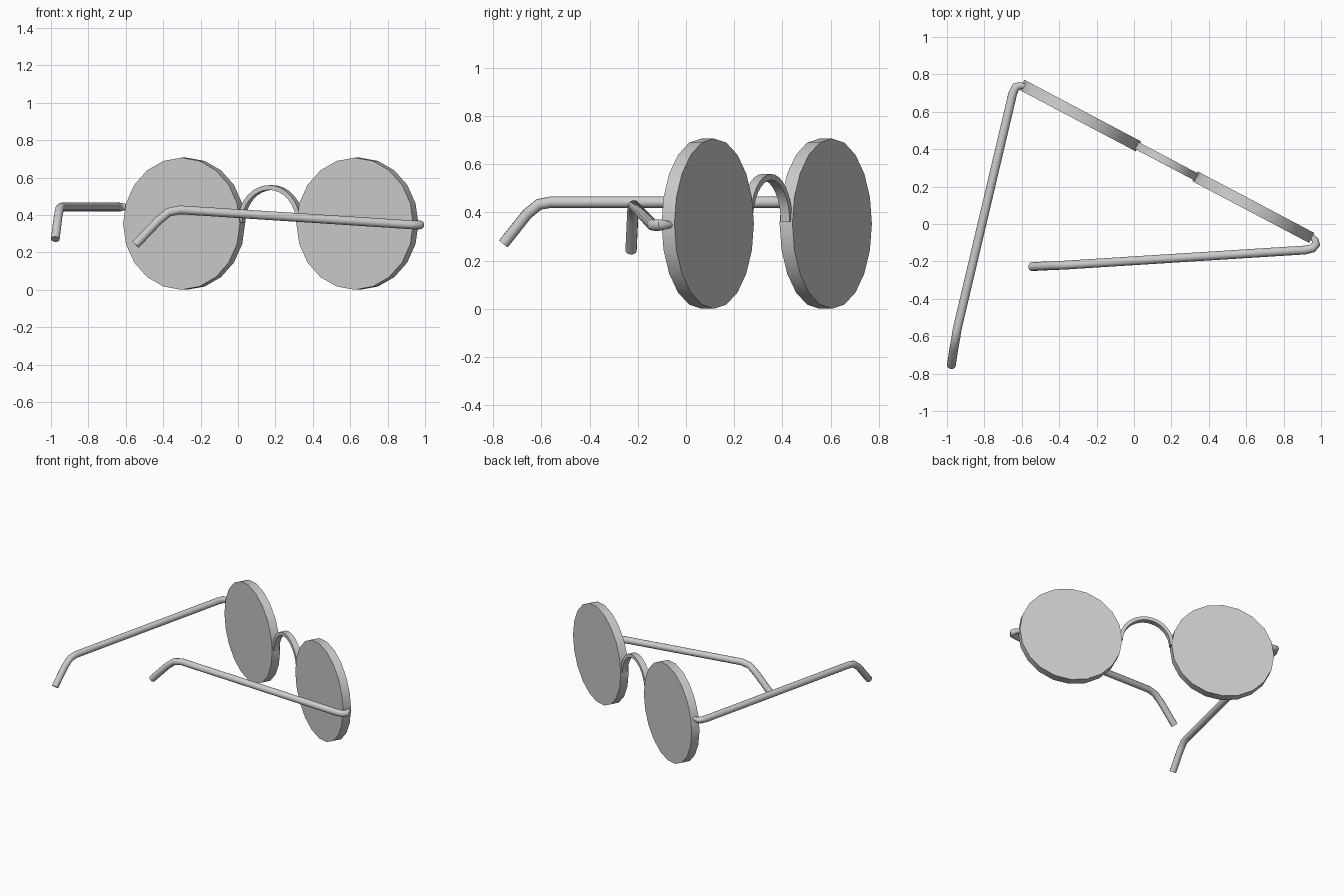
import bpy, math
from mathutils import Vector

if "Cube" in bpy.data.objects:
    bpy.data.objects.remove(bpy.data.objects["Cube"])

# Front frame runs along d, outward normal is n
ANG = math.radians(-27.85)
d = Vector((math.cos(ANG), math.sin(ANG), 0))
n = Vector((-math.sin(ANG), math.cos(ANG), 0))
MID = Vector((0.175, 0.335, 0))
R, THICK, HALF = 0.353, 0.06, 0.524


def smooth(ob):
    bpy.ops.object.select_all(action='DESELECT')
    ob.select_set(True)
    bpy.context.view_layer.objects.active = ob
    bpy.ops.object.shade_smooth_by_angle(angle=math.radians(40))


def mesh_object(name, verts, faces):
    me = bpy.data.meshes.new(name)
    me.from_pydata(verts, [], faces)
    ob = bpy.data.objects.new(name, me)
    bpy.context.collection.objects.link(ob)
    smooth(ob)
    return ob


def sweep(name, rings):
    """Closed tube through a list of equal-sized rings, with end caps."""
    k = len(rings[0])
    faces = [(i*k + j, i*k + (j+1) % k, (i+1)*k + (j+1) % k, (i+1)*k + j)
             for i in range(len(rings)-1) for j in range(k)]
    last = (len(rings)-1)*k
    faces += [tuple(reversed(range(k))), tuple(range(last, last+k))]
    return mesh_object(name, [p for r in rings for p in r], faces)


def tube(name, path, r=0.0235, sides=12):
    pts = [Vector(p[:3]) for p in path]
    rings, u = [], Vector((0, 0, 1))
    for i, p in enumerate(pts):
        a = (p - pts[i-1]).normalized() if i else None
        b = (pts[i+1] - p).normalized() if i < len(pts)-1 else None
        t = ((a or b) + (b or a)).normalized()
        u = (u - t*u.dot(t)).normalized()
        v = t.cross(u)
        s = r * (path[i][3] if len(path[i]) > 3 else 1)
        rings.append([p + (u*math.cos(w) + v*math.sin(w))*s
                      for w in (2*math.pi*j/sides for j in range(sides))])
    return sweep(name, rings)


# Lenses
for name, side in (("left_lens", -1), ("right_lens", 1)):
    c = MID + d*(HALF*side) + Vector((0, 0, R))
    rings = [[c + n*o + d*(R*math.sin(w)) + Vector((0, 0, R*math.cos(w)))
              for w in (2*math.pi*j/20 for j in range(20))]
             for o in (-THICK/2, THICK/2)]
    sweep(name, rings)

# Arched nose bridge, a flat band
rings = []
for i in range(17):
    w = math.pi*i/16
    ray = d*-math.cos(w) + Vector((0, 0, math.sin(w)*1.06))
    c = MID + Vector((0, 0, 0.36))
    rings.append([c + ray*q + n*o for q, o in
                  ((0.164, -0.021), (0.188, -0.021), (0.188, 0.021), (0.164, 0.021))])
sweep("nose_bridge", rings)

# Temples, each with a hinge bend and an ear hook
tube("left_temple", [
    (-0.58, 0.735, 0.442, 0.6), (-0.61, 0.74, 0.442, 0.8), (-0.632, 0.732, 0.442),
    (-0.649, 0.695, 0.442), (-0.945, -0.56, 0.442), (-0.953, -0.61, 0.433),
    (-0.962, -0.66, 0.392), (-0.977, -0.757, 0.27)])
tube("right_temple", [
    (0.945, -0.06, 0.348, 0.5), (0.968, -0.085, 0.348, 0.8), (0.973, -0.108, 0.347),
    (0.955, -0.13, 0.346), (0.915, -0.139, 0.348), (-0.31, -0.216, 0.427),
    (-0.37, -0.22, 0.415), (-0.425, -0.222, 0.37), (-0.548, -0.228, 0.241)])
